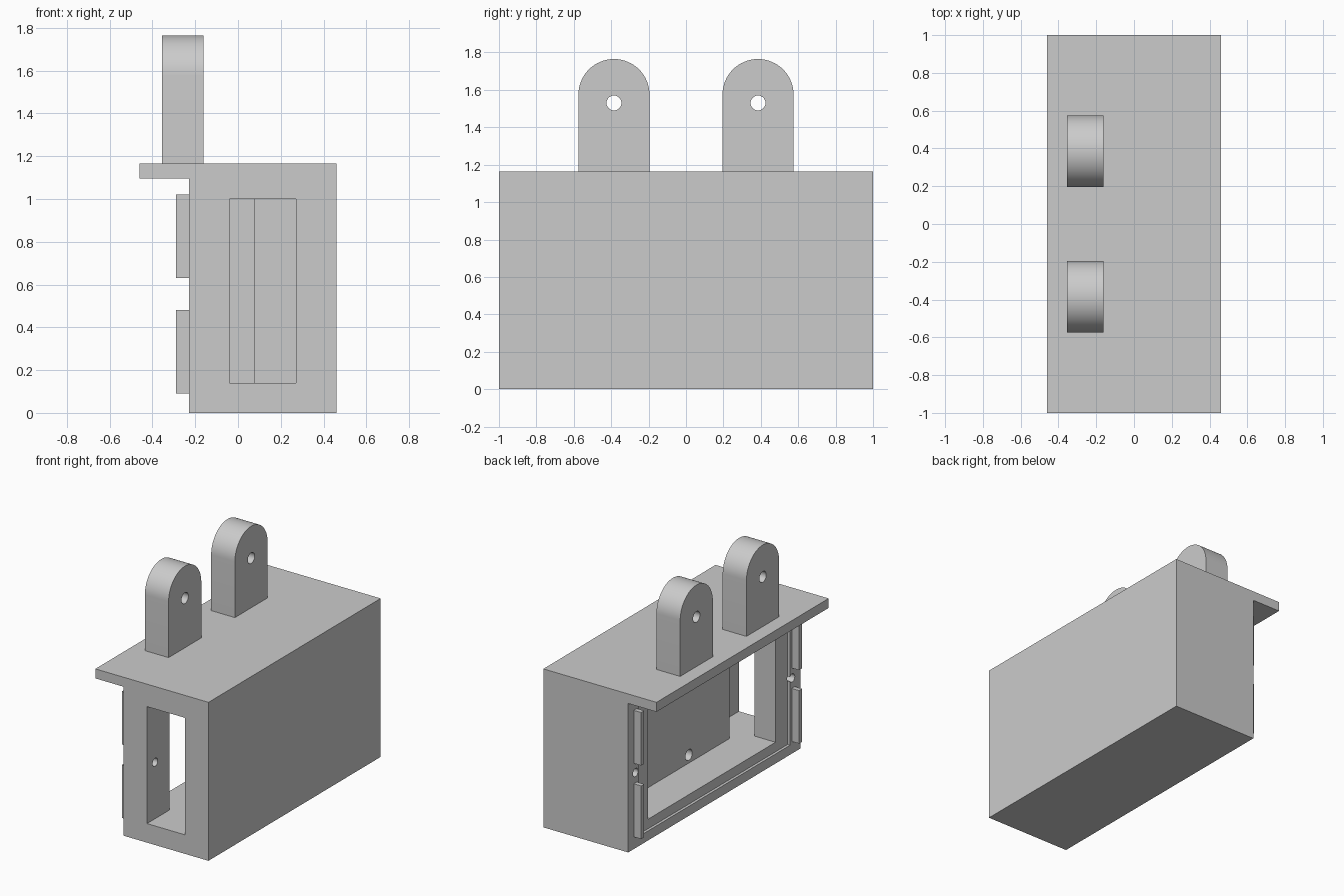
import bpy, bmesh, math
from mathutils import Vector

cube = bpy.data.objects.get("Cube")
if cube:
    bpy.data.objects.remove(cube, do_unlink=True)

grey = bpy.data.materials.new("plain grey")
grey.use_nodes = True
grey.diffuse_color = (0.6, 0.6, 0.6, 1)
grey.node_tree.nodes["Principled BSDF"].inputs["Base Color"].default_value = (0.6, 0.6, 0.6, 1)


def extrude(name, points, offset):
    """Solid made by pushing a flat outline along an offset."""
    bm = bmesh.new()
    face = bm.faces.new([bm.verts.new(p) for p in points])
    result = bmesh.ops.extrude_face_region(bm, geom=[face])
    moved = [v for v in result["geom"] if isinstance(v, bmesh.types.BMVert)]
    bmesh.ops.translate(bm, verts=moved, vec=Vector(offset))
    bmesh.ops.recalc_face_normals(bm, faces=bm.faces)
    mesh = bpy.data.meshes.new(name)
    bm.to_mesh(mesh)
    bm.free()
    mesh.materials.append(grey)
    obj = bpy.data.objects.new(name, mesh)
    bpy.context.collection.objects.link(obj)
    return obj


def box(name, x, y, z):
    outline = [(x[0], y[0], z[0]), (x[1], y[0], z[0]), (x[1], y[1], z[0]), (x[0], y[1], z[0])]
    return extrude(name, outline, (0, 0, z[1] - z[0]))


def rod(name, x, y, z, radius=0.04):
    turns = [i * math.tau / 32 for i in range(32)]
    outline = [(x[0], y + radius * math.cos(a), z + radius * math.sin(a)) for a in turns]
    return extrude(name, outline, (x[1] - x[0], 0, 0))


def cut(obj, cutter):
    mod = obj.modifiers.new("cut", "BOOLEAN")
    mod.operation = "DIFFERENCE"
    mod.solver = "EXACT"
    mod.object = cutter
    bpy.context.view_layer.objects.active = obj
    bpy.ops.object.modifier_apply(modifier=mod.name)
    bpy.data.objects.remove(cutter, do_unlink=True)


def smooth(obj):
    bpy.ops.object.select_all(action="DESELECT")
    obj.select_set(True)
    bpy.context.view_layer.objects.active = obj
    bpy.ops.object.shade_smooth_by_angle(angle=math.radians(30))


# Housing with overhanging top plate, as one L-shaped section
section = [(-0.23, 0), (0.46, 0), (0.46, 1.165), (-0.46, 1.165), (-0.46, 1.095), (-0.23, 1.095)]
housing = extrude("housing", [(x, -1, z) for x, z in section], (0, 2, 0))

# Shallow recess round the open side, main cavity, end window
cut(housing, box("recess", (-0.5, -0.21), (-0.88, 0.88), (0.07, 1.07)))
cut(housing, box("cavity", (-0.5, 0.075), (-0.74, 0.74), (0.14, 1.0)))
cut(housing, box("window", (-0.04, 0.27), (-1.1, -0.61), (0.14, 1.0)))

# Screw holes in the two columns and the inner panel
for y in (-0.905, 0.915):
    cut(housing, rod("column_hole", (-0.4, 0.0), y, 0.555, 0.03))
cut(housing, rod("panel_hole", (0.0, 0.25), -0.14, 0.2))
smooth(housing)

for side, label in ((1, "back"), (-1, "front")):
    # Locating tabs beside the opening
    for z, level in (((0.09, 0.48), "lower"), ((0.63, 1.02), "upper")):
        box(f"{label}_{level}_tab", (-0.29, -0.23), sorted((side * 0.9, side * 0.935)), z)

    # Round-topped mounting lug with a cross hole
    centre, radius = side * 0.385, 0.19
    arc = [i * math.pi / 32 for i in range(33)]
    outline = [(-0.355, centre + radius * math.cos(a), 1.575 + radius * math.sin(a)) for a in arc]
    outline += [(-0.355, centre - radius, 1.165), (-0.355, centre + radius, 1.165)]
    lug = extrude(f"{label}_lug", outline, (0.193, 0, 0))
    cut(lug, rod("lug_hole", (-0.5, 0.0), centre, 1.53))
    smooth(lug)
